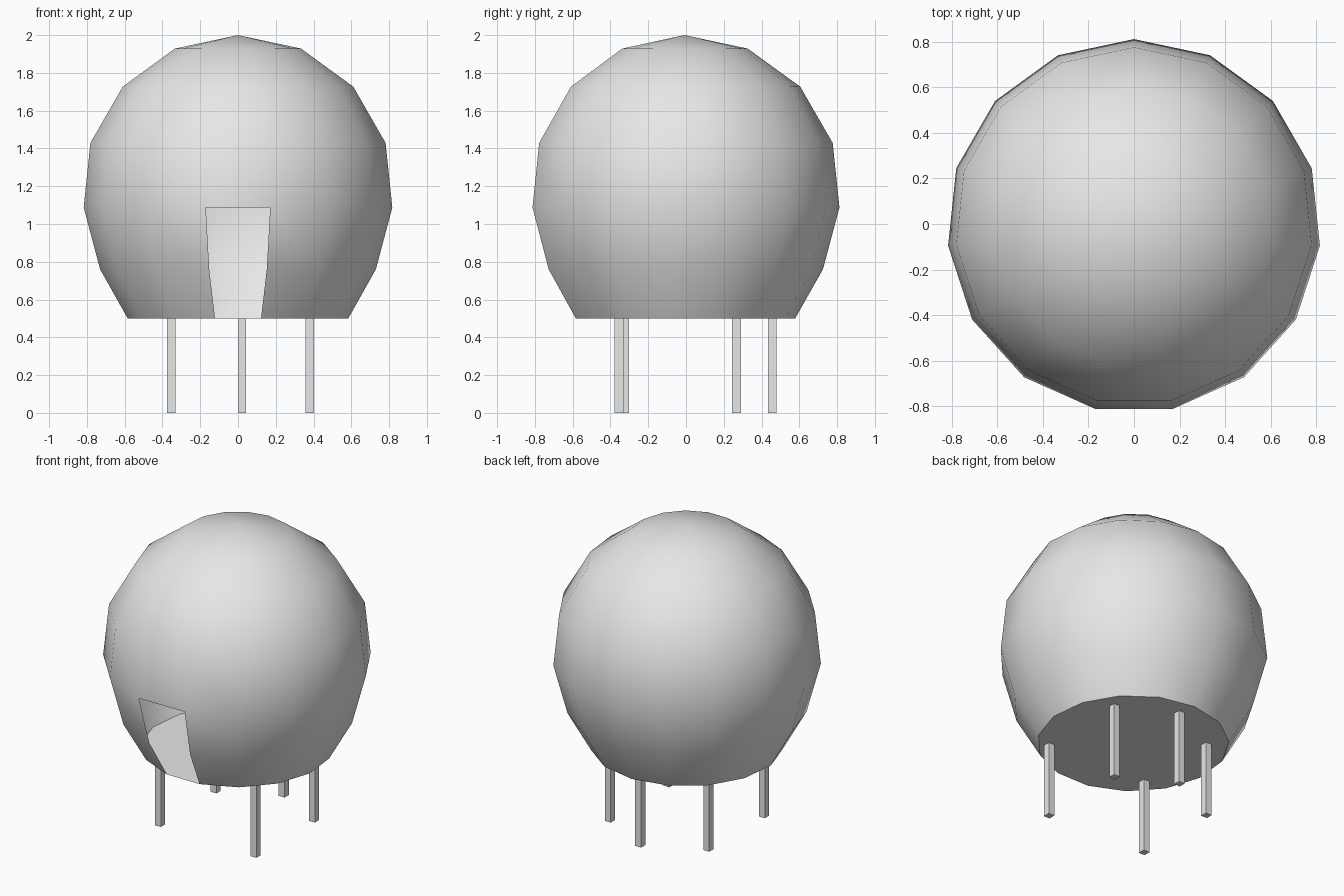
import bpy, bmesh
from math import sin, cos, radians

if "Cube" in bpy.data.objects:
    bpy.data.objects.remove(bpy.data.objects["Cube"])

SIDES = 15
STEP = 360 / SIDES
RADIUS = 0.826
CENTRE_Y = -0.009
CENTRE_Z = 2 - RADIUS
FLOOR_Z = 0.5
DOOR_SIDE = 7          # the sector that faces the front

grey = bpy.data.materials.new("light grey")
grey.use_nodes = True
grey.diffuse_color = (0.8, 0.8, 0.8, 1)
grey.node_tree.nodes["Principled BSDF"].inputs["Base Color"].default_value = (0.8, 0.8, 0.8, 1)


def add_object(name, bm):
    mesh = bpy.data.meshes.new(name)
    bm.to_mesh(mesh)
    bm.free()
    mesh.materials.append(grey)
    obj = bpy.data.objects.new(name, mesh)
    bpy.context.collection.objects.link(obj)
    return obj


# Hollow globe: spherical rings down to the waist, then a wider tapering base
profile = [(RADIUS * sin(radians(STEP * k)), CENTRE_Z + RADIUS * cos(radians(STEP * k)))
           for k in range(1, 5)]
profile += [(0.734, 0.76), (0.587, FLOOR_Z)]

bm = bmesh.new()
pole = bm.verts.new((0, CENTRE_Y, 2))
rings = []
for r, z in profile:
    angles = [radians(90 + STEP * i) for i in range(SIDES)]
    rings.append([bm.verts.new((r * cos(a), CENTRE_Y + r * sin(a), z)) for a in angles])

for i in range(SIDES):
    j = (i + 1) % SIDES
    bm.faces.new((pole, rings[0][i], rings[0][j]))
    for band, (upper, lower) in enumerate(zip(rings, rings[1:])):
        # Doorway: leave the two lowest front panels open
        if i == DOOR_SIDE and band >= 3:
            continue
        bm.faces.new((upper[i], lower[i], lower[j], upper[j]))
# Flat floor
bm.faces.new(list(reversed(rings[-1])))
globe = add_object("globe_shell", bm)

bpy.ops.object.select_all(action='DESELECT')
globe.select_set(True)
bpy.context.view_layer.objects.active = globe
bpy.ops.object.shade_smooth_by_angle(angle=radians(40))

# Five square stilts under the floor
legs = {
    "back_leg": (0.021, 0.457),
    "back_left_leg": (0.38, 0.267),
    "back_right_leg": (-0.354, 0.267),
    "front_left_leg": (0.38, -0.355),
    "front_right_leg": (-0.354, -0.325),
}
for name, (x, y) in legs.items():
    bm = bmesh.new()
    bmesh.ops.create_cube(bm, size=1)
    bmesh.ops.scale(bm, vec=(0.044, 0.046, FLOOR_Z), verts=bm.verts)
    bmesh.ops.translate(bm, vec=(x, y, FLOOR_Z / 2), verts=bm.verts)
    add_object(name, bm)
